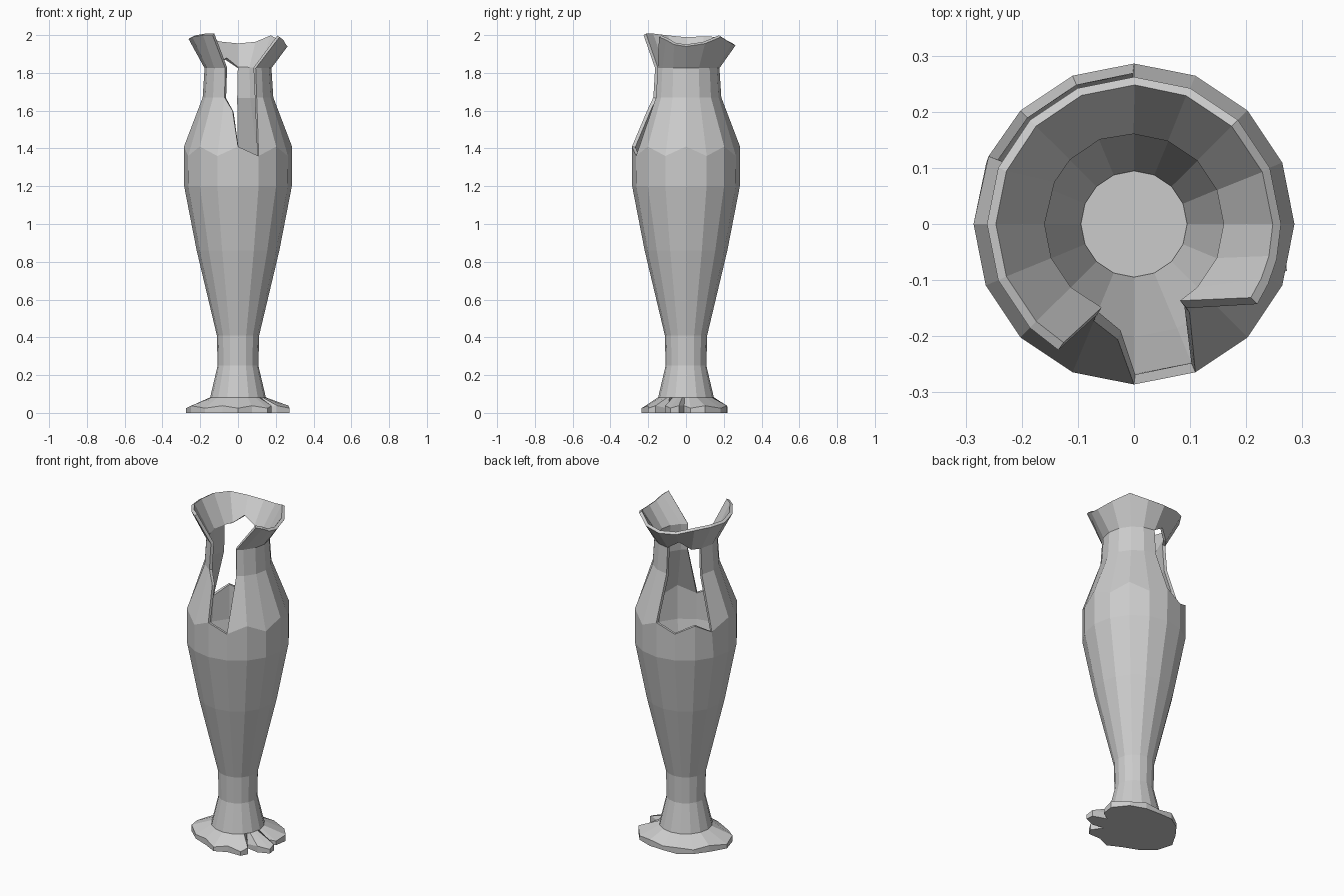
import bpy, bmesh
from math import sin, cos, radians

if "Cube" in bpy.data.objects:
    bpy.data.objects.remove(bpy.data.objects["Cube"])

N = 16


def polar(r, deg, z):
    return (r * cos(radians(deg)), r * sin(radians(deg)), z)


def finish(bm, name):
    bmesh.ops.remove_doubles(bm, verts=bm.verts, dist=1e-5)
    loose = [v for v in bm.verts if not v.link_faces]
    bmesh.ops.delete(bm, geom=loose, context='VERTS')
    mesh = bpy.data.meshes.new(name)
    bm.to_mesh(mesh)
    bm.free()
    ob = bpy.data.objects.new(name, mesh)
    bpy.context.collection.objects.link(ob)
    return ob


def loft(name, rings):
    """Closed solid through rings of points listed bottom to top."""
    bm = bmesh.new()
    vs = [[bm.verts.new(p) for p in ring] for ring in rings]
    for a, b in zip(vs, vs[1:]):
        for i in range(len(a)):
            j = (i + 1) % len(a)
            bm.faces.new((a[i], a[j], b[j], b[i]))
    bm.faces.new(vs[0][::-1])
    bm.faces.new(vs[-1])
    return finish(bm, name)


# Chipped foot: outline as (angle, radius), with two cracks at the front right
outline = [(-3, .185), (6, .24), (22, .27), (45, .26), (67, .235), (90, .22),
           (112, .235), (135, .235), (157, .24), (180, .275), (200, .265),
           (222, .235), (247, .21), (270, .235), (290, .215), (308, .255),
           (318, .24), (324, .165), (332, .235), (343, .285), (352, .27)]
loft("broken_foot", [
    [polar(r, a, 0) for a, r in outline],
    [polar(r, a, .025 if i % 2 else .038) for i, (a, r) in enumerate(outline)],
    [polar(.148, a, .082) for a, r in outline]])

# Solid stem, its top is the floor of the vase
step = 360 / N
loft("stem", [[polar(r, i * step, z) for i in range(N)]
              for r, z in [(.148, .08), (.108, .25), (.112, .41)]])

# Thin walled body
profile = [(.112, .41), (.219, .86), (.285, 1.2), (.286, 1.385),
           (.187, 1.67), (.177, 1.825), (.262, 1.95)]
rim_z = [1.94, 1.955, 1.99, 1.955, 1.945, 1.955, 1.98, 1.985,
         1.98, 1.99, 2, 2, 1.99, 1.99, 1.975, 1.95]
# Columns pushed sideways along the break lines: (ring, column) -> angle
shift = {(6, 11): 239, (6, 13): 327, (6, 14): 336, (6, 15): 346,
         (5, 13): 302, (4, 13): 302, (5, 7): 153, (4, 7): 153, (3, 7): 155}

bm = bmesh.new()
grid = []
for k, (r, z) in enumerate(profile):
    row = []
    for i in range(N):
        h = z
        if k == 3:
            h += .025 if i % 2 == 0 else -.025
        if k == 5 and i == 5:
            h += .045
        if k == 6:
            h = rim_z[i]
        row.append(bm.verts.new(polar(r, shift.get((k, i), i * step), h)))
    grid.append(row)

# Missing shards: front opening through the rim, window at the back left
missing = {(k, c) for k in (3, 4, 5) for c in (11, 12)}
missing |= {(k, c) for k in (3, 4) for c in (4, 5, 6)}
for k in range(len(grid) - 1):
    for i in range(N):
        j = (i + 1) % N
        if (k, i) not in missing:
            bm.faces.new((grid[k][i], grid[k][j], grid[k + 1][j], grid[k + 1][i]))
# Jagged remnant on the left of the front opening
tip = bm.verts.new(polar(.208, 262, 1.6))
bm.faces.new((grid[3][11], grid[3][12], tip, grid[4][11]))

body = finish(bm, "broken_body")
wall = body.modifiers.new("wall", 'SOLIDIFY')
wall.thickness = .018
wall.offset = -1
